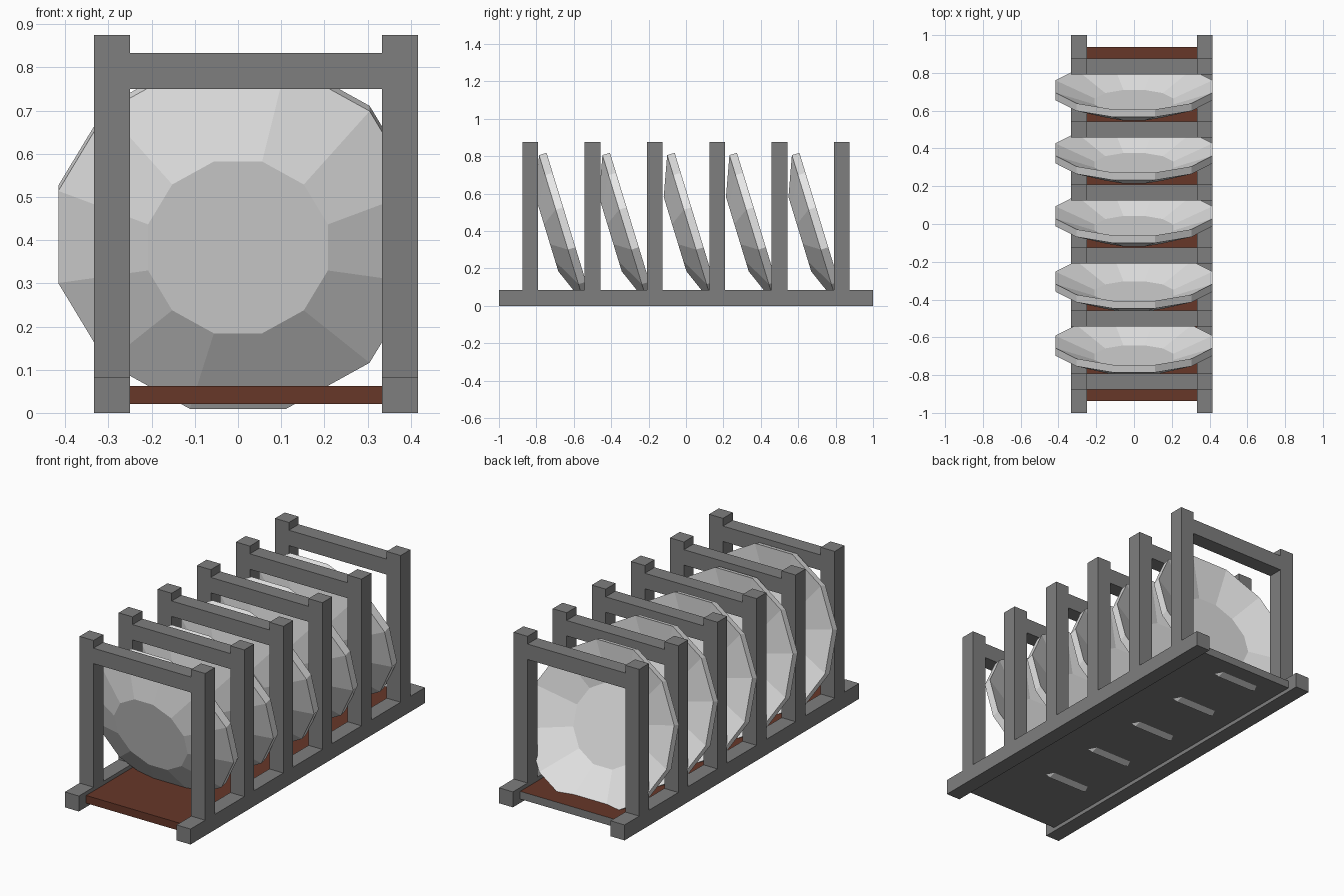
import bpy, bmesh, math
from mathutils import Matrix

if "Cube" in bpy.data.objects:
    bpy.data.objects.remove(bpy.data.objects["Cube"])


def material(name, rgb):
    m = bpy.data.materials.new(name)
    m.diffuse_color = (*rgb, 1)
    m.use_nodes = True
    m.node_tree.nodes["Principled BSDF"].inputs["Base Color"].default_value = m.diffuse_color
    return m


GREY = material("dark grey", (0.21, 0.21, 0.21))
BROWN = material("brown", (0.135, 0.038, 0.022))
PALE = material("pale grey", (0.79, 0.79, 0.79))


def finish(bm, name, mat):
    bmesh.ops.recalc_face_normals(bm, faces=bm.faces)
    me = bpy.data.meshes.new(name)
    bm.to_mesh(me)
    bm.free()
    me.materials.append(mat)
    ob = bpy.data.objects.new(name, me)
    bpy.context.collection.objects.link(ob)
    return ob


def box(name, x, y, z, mat):
    bm = bmesh.new()
    size = [b - a for a, b in (x, y, z)]
    mid = [(a + b) / 2 for a, b in (x, y, z)]
    bmesh.ops.create_cube(bm, size=1, matrix=Matrix.Translation(mid) @ Matrix.Diagonal((*size, 1)))
    return finish(bm, name, mat)


U = 1 / 12
LEFT, RIGHT = (-4 * U, -3 * U), (4 * U, 5 * U)
SPAN = (-3 * U, 4 * U)

# Base rails
for side, x in (("left", LEFT), ("right", RIGHT)):
    box(side + "_rail", x, (-1, 1), (0, U), GREY)

# Board: brown on top and front, grey underneath and at the back
board = box("base_board", SPAN, (-0.9375, 0.9375), (0.0208, 0.0625), BROWN)
board.data.materials.append(GREY)
for p in board.data.polygons:
    p.material_index = int(p.normal.z < -0.5 or p.normal.y > 0.5)

# Six upright frames
for i in range(6):
    yc = (-10 + 4 * i) * U
    y = (yc - U / 2, yc + U / 2)
    box(f"left_post_{i + 1}", LEFT, y, (U, 0.875), GREY)
    box(f"right_post_{i + 1}", RIGHT, y, (U, 0.875), GREY)
    box(f"crossbar_{i + 1}", SPAN, y, (0.75, 0.8333), GREY)


# Twelve-sided hollow dish, rings run from foot to rim to inner floor
def plate(name, y):
    tilt = Matrix.Translation((0, y, 0.4075)) @ Matrix.Rotation(math.radians(17), 4, 'X')
    bm = bmesh.new()
    rings = []
    for r, d in ((0.2155, -0.083), (0.431, 0), (0.431, 0.042), (0.2155, -0.041)):
        ring = []
        for k in range(12):
            a = math.radians(15 + 30 * k)
            ring.append(bm.verts.new(tilt @ Matrix.Translation((r * math.cos(a), d, r * math.sin(a))).translation))
        rings.append(ring)
    for a, b in zip(rings, rings[1:]):
        for k in range(12):
            n = (k + 1) % 12
            bm.faces.new((a[k], a[n], b[n], b[k]))
    bm.faces.new(rings[0])
    bm.faces.new(rings[-1])
    return finish(bm, name, PALE)


for i, y in enumerate((-0.664, -0.325, 0.021, 0.354, 0.688)):
    plate(f"plate_{i + 1}", y)
